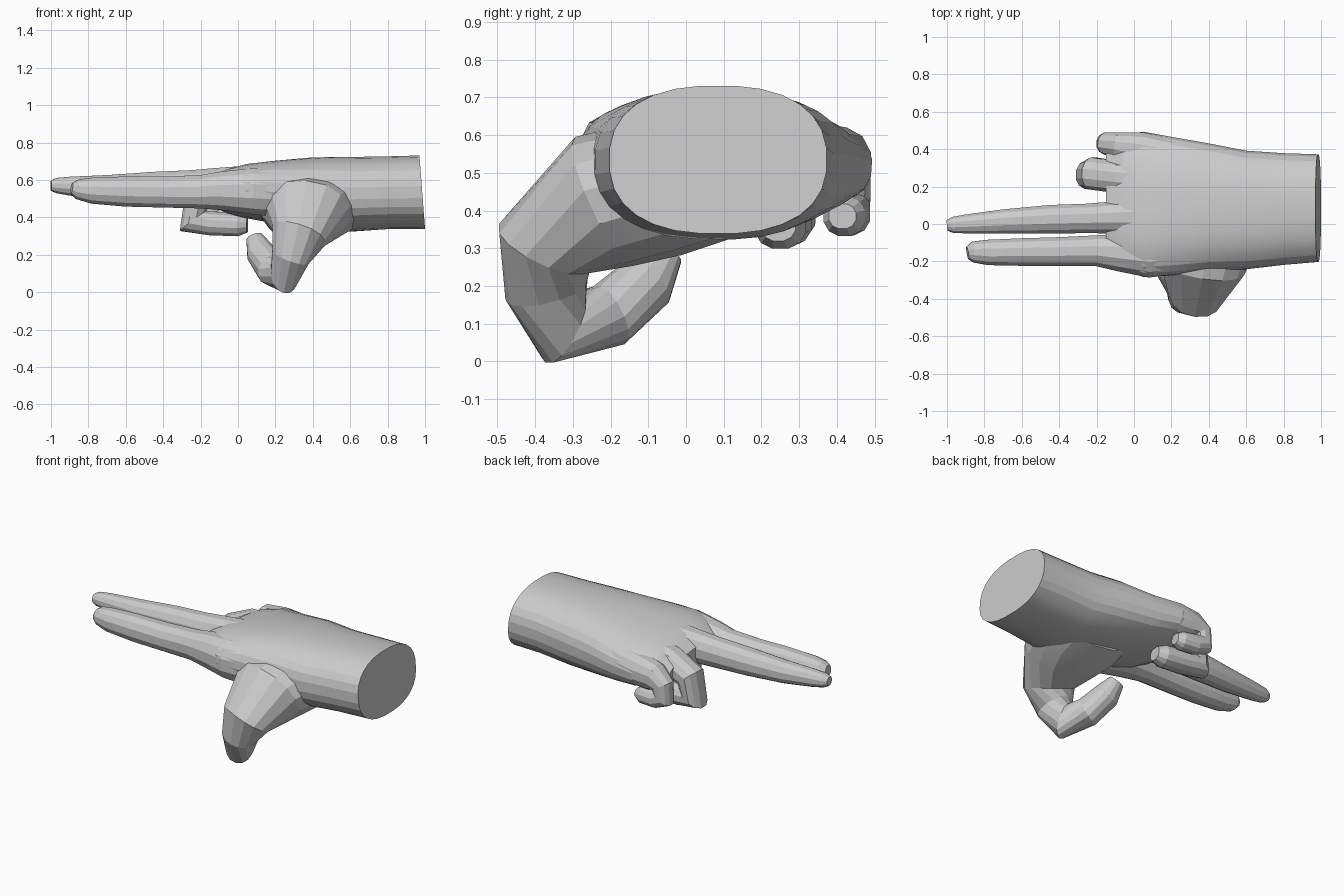
import bpy, bmesh, math
from mathutils import Vector


def loft(name, rings, sides, power):
    """Skin a closed tube over rings given as (centre, half-width vector, half-height vector)."""
    bm = bmesh.new()
    loops = []
    for c, u, v in rings:
        loop = []
        for i in range(sides):
            t = 2 * math.pi * (i + 0.5) / sides
            cs, sn = math.cos(t), math.sin(t)
            a = math.copysign(abs(cs) ** (2 / power), cs)
            b = math.copysign(abs(sn) ** (2 / power), sn)
            loop.append(bm.verts.new(c + u * a + v * b))
        loops.append(loop)
    for l0, l1 in zip(loops, loops[1:]):
        for i in range(sides):
            j = (i + 1) % sides
            bm.faces.new((l0[i], l0[j], l1[j], l1[i]))
    bm.faces.new(loops[0])
    bm.faces.new(loops[-1])
    bmesh.ops.recalc_face_normals(bm, faces=bm.faces)
    me = bpy.data.meshes.new(name)
    bm.to_mesh(me)
    bm.free()
    ob = bpy.data.objects.new(name, me)
    bpy.context.collection.objects.link(ob)
    bpy.context.view_layer.objects.active = ob
    ob.select_set(True)
    bpy.ops.object.shade_smooth_by_angle(angle=math.radians(14))
    ob.select_set(False)
    return ob


def digit(name, pts, side, sides=12, power=2.2):
    """Finger along points (x, y, z, half-width, half-height)."""
    pos = [Vector(p[:3]) for p in pts]
    rings = []
    for i, p in enumerate(pts):
        t = Vector()
        if i > 0:
            t += (pos[i] - pos[i - 1]).normalized()
        if i < len(pts) - 1:
            t += (pos[i + 1] - pos[i]).normalized()
        t.normalize()
        s = Vector(side)
        s = (s - t * s.dot(t)).normalized()
        rings.append((pos[i], s * p[3], t.cross(s) * p[4]))
    return loft(name, rings, sides, power)


# Palm and wrist: x, centre y, centre z, half-width, half-height, roll, lean
palm = [
    (0.985, 0.085, 0.535, 0.289, 0.197, 0, -0.015),
    (0.80, 0.080, 0.532, 0.300, 0.195, 0, -0.01),
    (0.60, 0.075, 0.523, 0.318, 0.200, 1, 0),
    (0.40, 0.090, 0.530, 0.342, 0.190, 2, 0),
    (0.20, 0.095, 0.535, 0.372, 0.165, 4, 0),
    (0.05, 0.105, 0.540, 0.390, 0.142, 4, 0),
    (-0.06, 0.120, 0.540, 0.355, 0.112, 5, 0),
    (-0.15, 0.110, 0.540, 0.270, 0.065, 5, 0),
]
rings = []
for x, y, z, w, h, roll, lean in palm:
    r = math.radians(roll)
    rings.append((Vector((x, y, z)),
                  Vector((0, math.cos(r), -math.sin(r))) * w,
                  Vector((lean, math.sin(r) * h, math.cos(r) * h))))
loft("palm_and_wrist", rings, 28, 2.4)

# Two straight fingers, their roots buried in the palm
Y = (0, 1, 0)
digit("index_finger", [
    (0.30, -0.14, 0.53, 0.12, 0.14), (0.08, -0.168, 0.54, 0.122, 0.128),
    (-0.08, -0.152, 0.542, 0.104, 0.107),
    (-0.20, -0.143, 0.537, 0.085, 0.092), (-0.40, -0.147, 0.535, 0.079, 0.085),
    (-0.60, -0.150, 0.538, 0.076, 0.083), (-0.78, -0.152, 0.543, 0.070, 0.072),
    (-0.86, -0.15, 0.55, 0.058, 0.054), (-0.89, -0.155, 0.555, 0.035, 0.03)], Y)
digit("middle_finger", [
    (0.25, 0.06, 0.57, 0.12, 0.11), (0.08, 0.04, 0.572, 0.11, 0.11),
    (-0.10, 0.035, 0.57, 0.089, 0.098),
    (-0.25, 0.03, 0.565, 0.081, 0.09), (-0.45, 0.025, 0.563, 0.079, 0.083),
    (-0.70, 0.013, 0.56, 0.067, 0.068), (-0.90, 0.0, 0.567, 0.052, 0.052),
    (-0.97, -0.005, 0.57, 0.044, 0.042), (-1.0, -0.008, 0.57, 0.029, 0.028)], Y)

# Two curled fingers
digit("ring_finger", [
    (0.15, 0.23, 0.56, 0.10, 0.10), (-0.08, 0.25, 0.55, 0.088, 0.09),
    (-0.22, 0.27, 0.50, 0.088, 0.078), (-0.24, 0.265, 0.38, 0.080, 0.09),
    (-0.15, 0.26, 0.368, 0.076, 0.066), (0.0, 0.25, 0.360, 0.070, 0.063),
    (0.05, 0.245, 0.360, 0.047, 0.042)], Y)
digit("little_finger", [
    (0.20, 0.36, 0.53, 0.10, 0.10), (0.03, 0.40, 0.525, 0.095, 0.098),
    (-0.08, 0.42, 0.515, 0.072, 0.09),
    (-0.14, 0.43, 0.48, 0.062, 0.065), (-0.145, 0.43, 0.41, 0.060, 0.068),
    (-0.09, 0.43, 0.39, 0.060, 0.058), (0.0, 0.42, 0.385, 0.057, 0.054),
    (0.04, 0.415, 0.385, 0.037, 0.034)], Y)

# Thumb with its fleshy root, hooked down and back under the palm
digit("thumb", [
    (0.40, 0.12, 0.48, 0.28, 0.15), (0.39, -0.04, 0.465, 0.29, 0.185),
    (0.365, -0.215, 0.425, 0.235, 0.188),
    (0.325, -0.375, 0.305, 0.150, 0.135), (0.28, -0.37, 0.19, 0.105, 0.112),
    (0.245, -0.325, 0.09, 0.080, 0.105), (0.18, -0.205, 0.122, 0.082, 0.087),
    (0.12, -0.105, 0.21, 0.076, 0.08), (0.09, -0.05, 0.288, 0.048, 0.045)],
    (1, 0, 0), sides=14)
